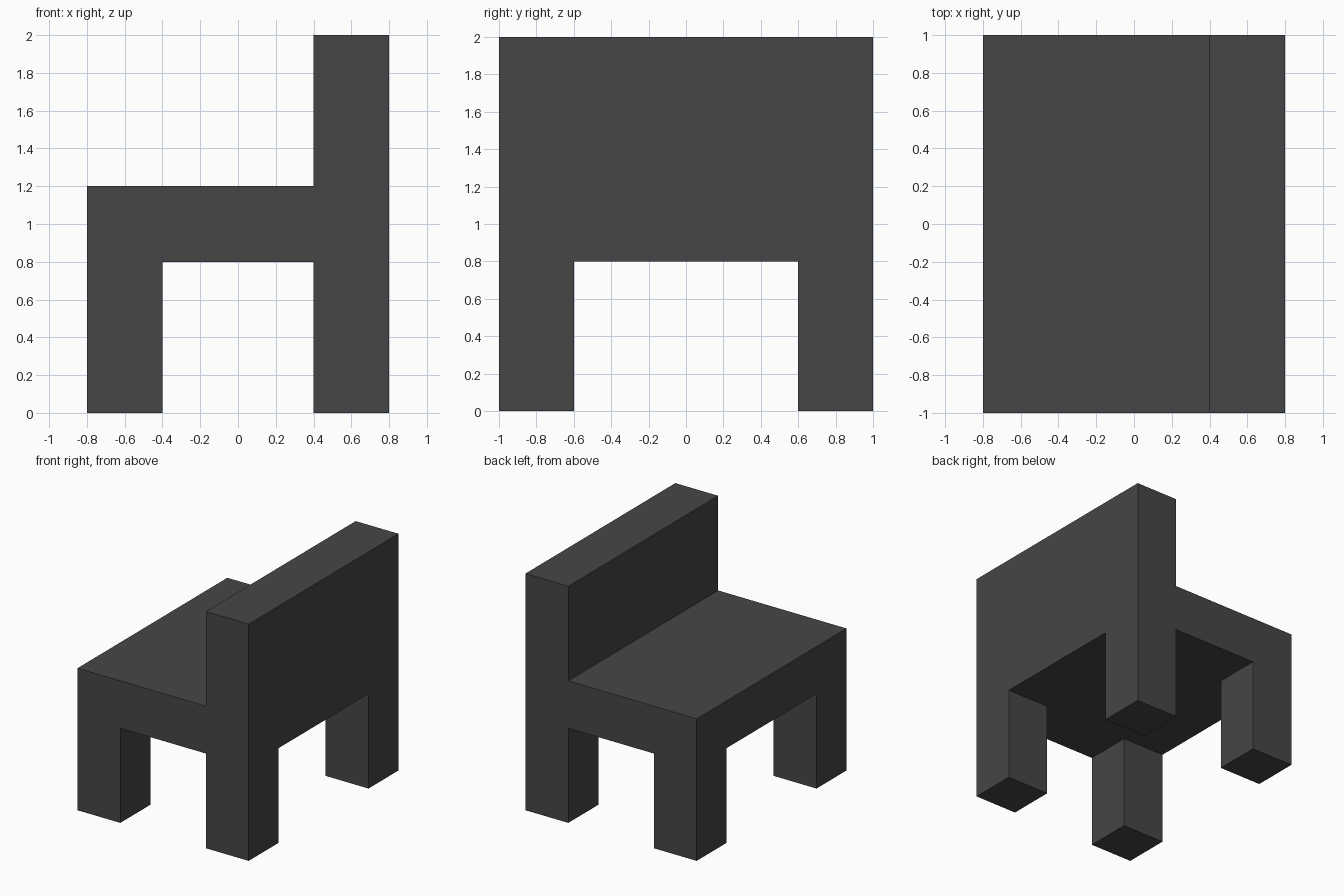
import bpy
from mathutils import Matrix, Vector
import bmesh

default_cube = bpy.data.objects.get("Cube")
if default_cube:
    bpy.data.objects.remove(default_cube, do_unlink=True)

# Single dark grey finish
COLOR = (0.061, 0.061, 0.061, 1.0)
dark_grey = bpy.data.materials.new("dark_grey")
dark_grey.use_nodes = True
dark_grey.diffuse_color = COLOR
dark_grey.node_tree.nodes["Principled BSDF"].inputs["Base Color"].default_value = COLOR

# Overall proportions
HALF_X, HALF_Y = 0.8, 1.0
THICK = 0.4
LEG_TOP, SEAT_TOP, BACK_TOP = 0.8, 1.2, 2.0


def add_box(name, low, high):
    """Flat-shaded box between two opposite corners."""
    low, high = Vector(low), Vector(high)
    bm = bmesh.new()
    bmesh.ops.create_cube(bm, size=1, matrix=Matrix.Diagonal((*(high - low), 1)))
    mesh = bpy.data.meshes.new(name)
    bm.to_mesh(mesh)
    bm.free()
    mesh.materials.append(dark_grey)
    obj = bpy.data.objects.new(name, mesh)
    obj.location = (low + high) / 2
    bpy.context.collection.objects.link(obj)
    return obj


# Seat slab
add_box("seat", (-HALF_X, -HALF_Y, LEG_TOP), (HALF_X, HALF_Y, SEAT_TOP))

# Backrest along the +x edge
add_box("backrest", (HALF_X - THICK, -HALF_Y, SEAT_TOP), (HALF_X, HALF_Y, BACK_TOP))

# Four square legs, flush with the seat corners
for side, x in (("right", -HALF_X), ("left", HALF_X - THICK)):
    for end, y in (("front", -HALF_Y), ("back", HALF_Y - THICK)):
        add_box(f"{end}_{side}_leg", (x, y, 0), (x + THICK, y + THICK, LEG_TOP))
